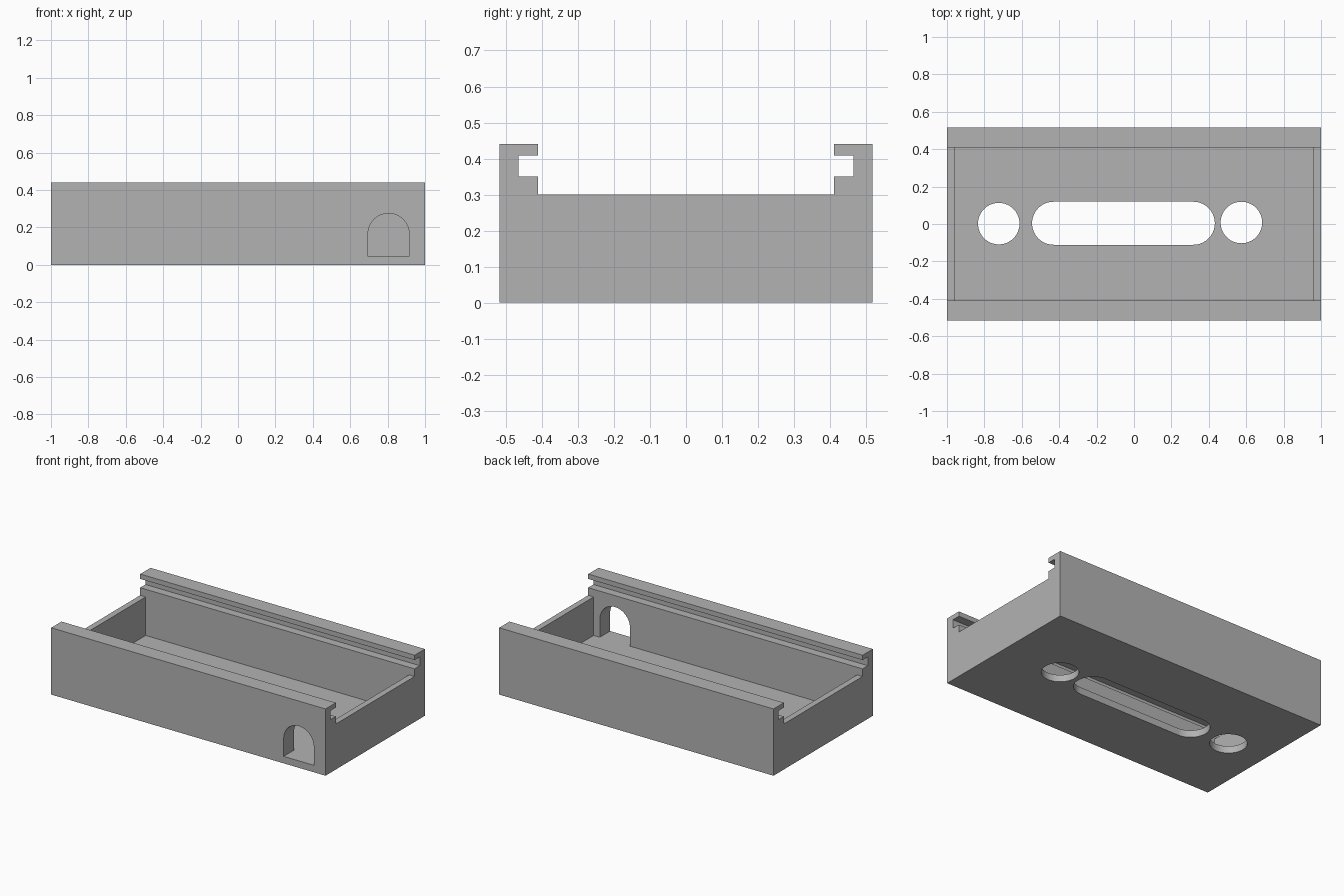
import bpy
import bmesh
from math import cos, sin, pi, radians
from mathutils import Vector

cube = bpy.data.objects.get("Cube")
if cube:
    bpy.data.objects.remove(cube, do_unlink=True)

# Main dimensions
HALF_LENGTH, HALF_WIDTH, HEIGHT = 1.0, 0.517, 0.44
RIM, INNER, GROOVE = 0.3, 0.41, 0.465
FLOOR = 0.046

grey = bpy.data.materials.new("plain grey")
grey.use_nodes = True
colour = (0.45, 0.45, 0.45, 1)
grey.diffuse_color = colour
grey.node_tree.nodes["Principled BSDF"].inputs["Base Color"].default_value = colour


def prism(name, outline, offset):
    """Extrude a closed outline of 3D points along an offset."""
    bm = bmesh.new()
    face = bm.faces.new([bm.verts.new(p) for p in outline])
    result = bmesh.ops.extrude_face_region(bm, geom=[face], use_keep_orig=True)
    moved = [v for v in result["geom"] if isinstance(v, bmesh.types.BMVert)]
    bmesh.ops.translate(bm, verts=moved, vec=Vector(offset))
    bmesh.ops.recalc_face_normals(bm, faces=bm.faces)
    mesh = bpy.data.meshes.new(name)
    bm.to_mesh(mesh)
    bm.free()
    mesh.materials.append(grey)
    obj = bpy.data.objects.new(name, mesh)
    bpy.context.collection.objects.link(obj)
    return obj


def arc(cx, cy, radius, start, end, steps=32):
    angles = [start + (end - start) * i / steps for i in range(steps + 1)]
    return [(cx + radius * cos(a), cy + radius * sin(a)) for a in angles]


def floor_slot(name, x0, x1, y, radius):
    """Rounded slot through the floor; equal ends give a round hole."""
    outline = arc(x1, y, radius, -pi / 2, pi / 2) + arc(x0, y, radius, pi / 2, 3 * pi / 2)
    if x0 == x1:
        outline = arc(x0, y, radius, 0, 2 * pi, 64)[:-1]
    return prism(name, [(a, b, -0.05) for a, b in outline], (0, 0, 0.15))


# Body: end profile with a grooved rail on each long side
rail = [(HALF_WIDTH, 0), (HALF_WIDTH, HEIGHT), (INNER, HEIGHT), (INNER, 0.408),
        (GROOVE, 0.408), (GROOVE, 0.35), (INNER, 0.35), (INNER, RIM)]
profile = rail + [(-y, z) for y, z in reversed(rail)]
body = prism("open_box_with_rails", [(-HALF_LENGTH, y, z) for y, z in profile],
             (2 * HALF_LENGTH, 0, 0))

# Cutters: cavity, floor openings and the arched side opening
end = 0.96
cavity = prism("cavity_cutter", [(-end, -INNER, FLOOR), (end, -INNER, FLOOR),
                                 (end, INNER, FLOOR), (-end, INNER, FLOOR)],
               (0, 0, 0.32 - FLOOR))
arch = [(0.695, FLOOR), (0.915, FLOOR)] + arc(0.805, 0.165, 0.11, 0, pi)
cutters = [
    cavity,
    floor_slot("long_slot_cutter", -0.43, 0.317, 0.004, 0.115),
    floor_slot("right_hole_cutter", -0.723, -0.723, 0.002, 0.111),
    floor_slot("left_hole_cutter", 0.574, 0.574, 0.008, 0.111),
    prism("arch_cutter", [(x, -0.6, z) for x, z in arch], (0, 0.3, 0)),
]
for cutter in cutters:
    cutter.hide_render = True
    cut = body.modifiers.new(cutter.name, "BOOLEAN")
    cut.operation = "DIFFERENCE"
    cut.solver = "EXACT"
    cut.object = cutter

# Bake the cuts, then discard the cutters
bpy.context.view_layer.update()
graph = bpy.context.evaluated_depsgraph_get()
finished = bpy.data.meshes.new_from_object(body.evaluated_get(graph))
body.modifiers.clear()
body.data = finished
for cutter in cutters:
    bpy.data.objects.remove(cutter, do_unlink=True)

bpy.ops.object.select_all(action="DESELECT")
body.select_set(True)
bpy.context.view_layer.objects.active = body
bpy.ops.object.shade_smooth_by_angle(angle=radians(30))
